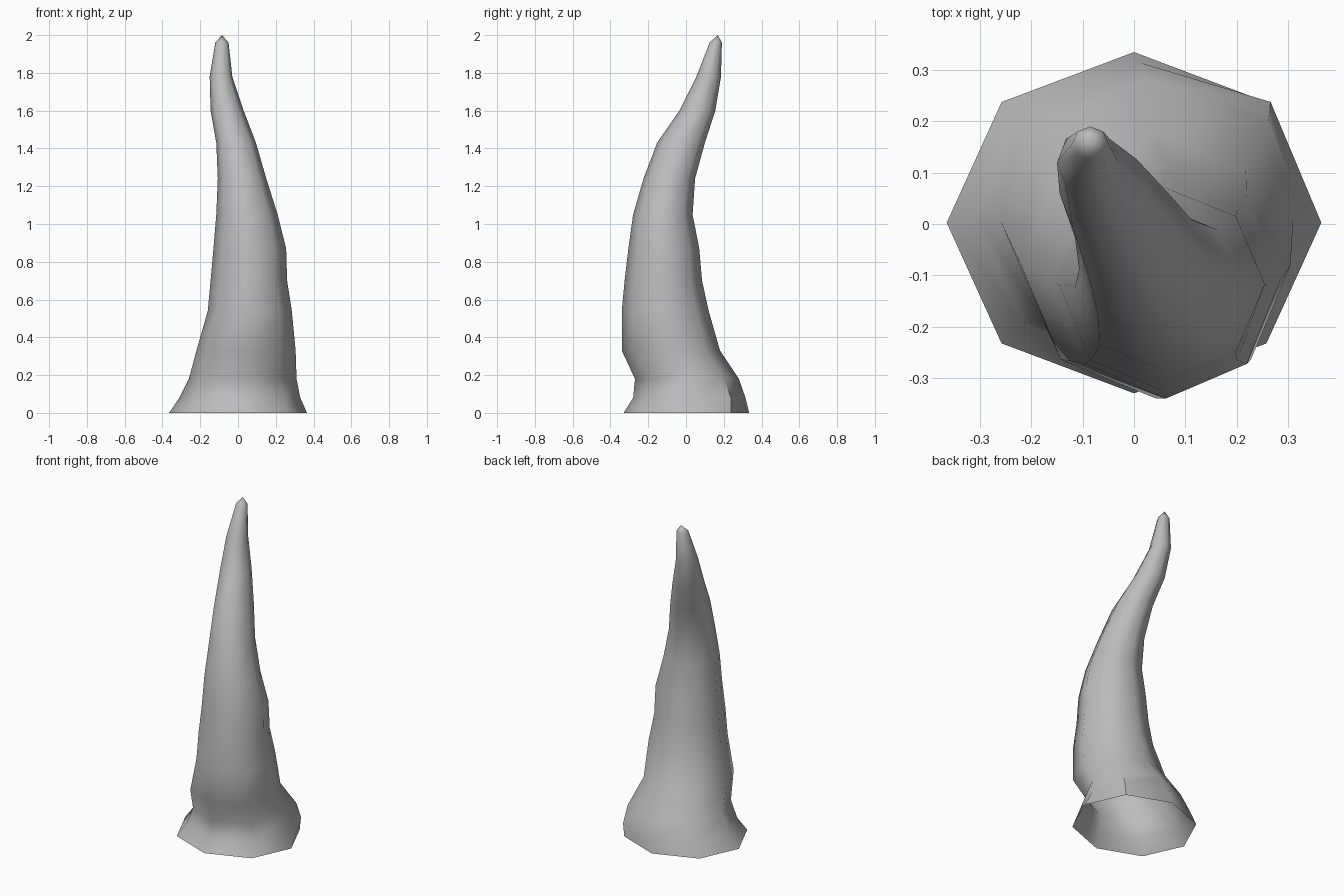
import bpy
import bmesh
from math import cos, sin, pi, radians

default_cube = bpy.data.objects.get("Cube")
if default_cube:
    bpy.data.objects.remove(default_cube, do_unlink=True)

SIDES = 8

# Horn cross-sections: height, left/right limits in x, front/back limits in y
sections = [
    (0.00, -.365, .365, -.33, .335),
    (0.08, -.31, .33, -.28, .315),
    (0.18, -.26, .31, -.27, .28),
    (0.33, -.22, .305, -.34, .18),
    (0.54, -.16, .285, -.34, .12),
    (0.70, -.145, .26, -.325, .085),
    (0.87, -.13, .255, -.305, .07),
    (1.05, -.115, .21, -.28, .035),
    (1.24, -.107, .15, -.225, .048),
    (1.43, -.115, .095, -.153, .10),
    (1.60, -.145, .03, -.035, .155),
    (1.78, -.15, -.03, .055, .185),
    (1.96, -.12, -.05, .125, .19),
]
tip = (-.085, .168, 2)

# Folds near the root: (section, column) pushed sideways
folds = {
    (1, 1): (.03, .01),
    (2, 1): (.035, .0),
    (3, 1): (-.01, .0),
    (1, 7): (.01, .0),
    (2, 7): (-.015, .015),
}


def add_ring(bm, index, section):
    """Add one eight-sided loop of the horn and return its vertices."""
    z, left, right, front, back = section
    ring = []
    for column in range(SIDES):
        angle = 2 * pi * column / SIDES
        dx, dy = folds.get((index, column), (0, 0))
        x = (left + right) / 2 + cos(angle) * (right - left) / 2 + dx
        y = (front + back) / 2 + sin(angle) * (back - front) / 2 + dy
        ring.append(bm.verts.new((x, y, z)))
    return ring


# Single bone-grey colour
material = bpy.data.materials.new("bone_grey")
material.use_nodes = True
grey = (0.5, 0.5, 0.5, 1)
material.diffuse_color = grey
shader = next(n for n in material.node_tree.nodes if n.type == "BSDF_PRINCIPLED")
shader.inputs["Base Color"].default_value = grey

# Horn shell, open at the root and closed by a small pointed cap
bm = bmesh.new()
rings = [add_ring(bm, index, section) for index, section in enumerate(sections)]
point = bm.verts.new(tip)
for lower, upper in zip(rings, rings[1:]):
    for i in range(SIDES):
        j = (i + 1) % SIDES
        bm.faces.new((lower[i], lower[j], upper[j], upper[i]))
for i in range(SIDES):
    bm.faces.new((rings[-1][i], rings[-1][(i + 1) % SIDES], point))

mesh = bpy.data.meshes.new("horn")
bm.to_mesh(mesh)
bm.free()
mesh.materials.append(material)
horn = bpy.data.objects.new("horn", mesh)
bpy.context.collection.objects.link(horn)

# Smooth sides with a crisp tip
bpy.ops.object.select_all(action="DESELECT")
horn.select_set(True)
bpy.context.view_layer.objects.active = horn
bpy.ops.object.shade_smooth_by_angle(angle=radians(50))
